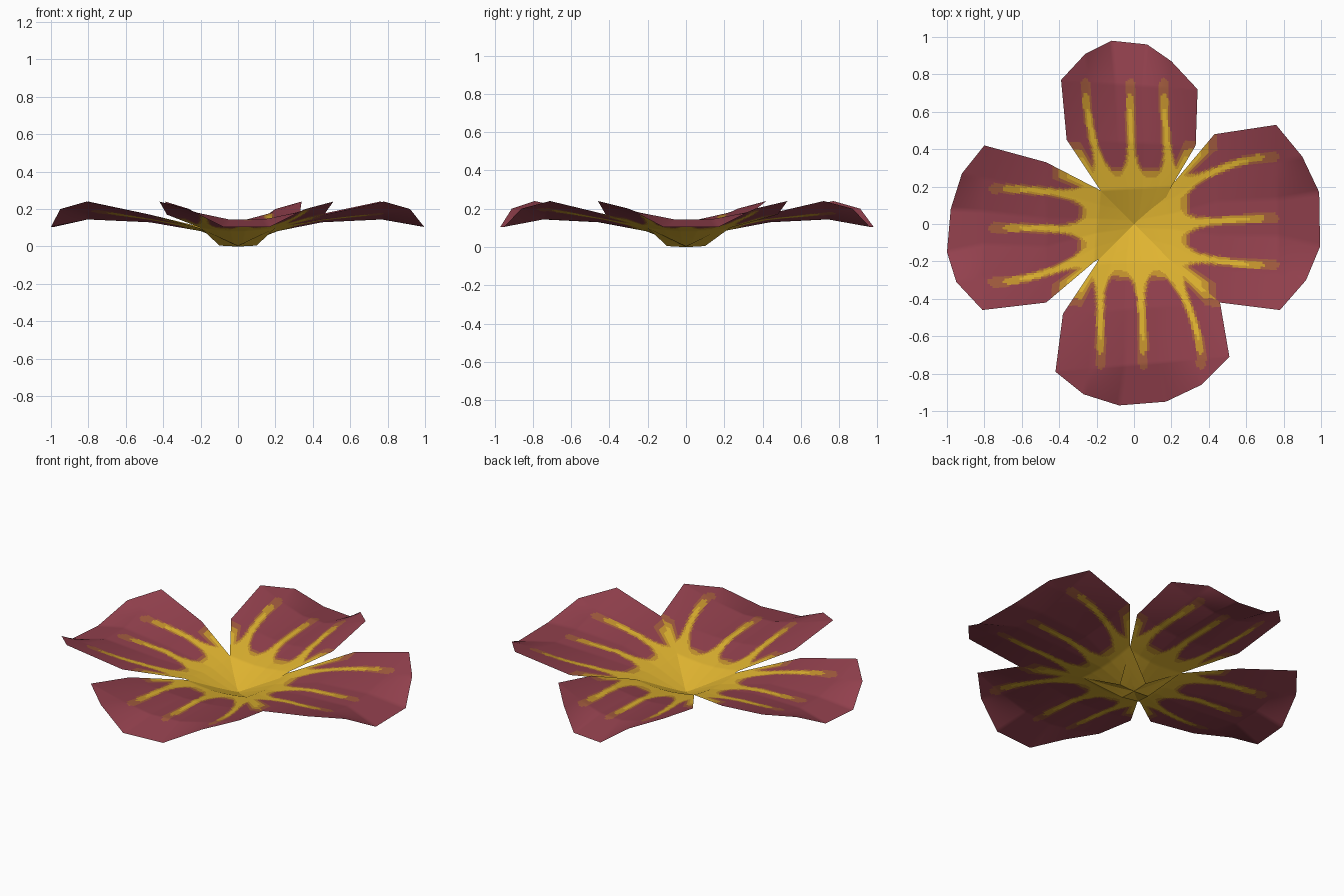
import bpy, bmesh, math
from mathutils import Vector, Matrix

if "Cube" in bpy.data.objects:
    bpy.data.objects.remove(bpy.data.objects["Cube"])


def material(name, rgb):
    m = bpy.data.materials.new(name)
    m.diffuse_color = (*rgb, 1)
    m.use_nodes = True
    m.node_tree.nodes["Principled BSDF"].inputs["Base Color"].default_value = m.diffuse_color
    return m


MATS = [material("yellow", (0.75, 0.46, 0.03)),
        material("gold", (0.57, 0.30, 0.027)),
        material("rust", (0.36, 0.105, 0.048)),
        material("dusky red", (0.29, 0.052, 0.075))]

# Petal outlines, each pointing along +x: left side, tip, right side
OUTLINES = {
    "right_petal": [(.22, .23), (.43, .48), (.76, .53), (.90, .36), (.99, .17),
                    (.995, -.12), (.92, -.30), (.78, -.46), (.46, -.42), (.20, -.20)],
    "back_petal": [(.18, .18), (.45, .36), (.77, .39), (.91, .26), (.98, .12),
                   (.96, -.07), (.87, -.20), (.72, -.34), (.42, -.33), (.20, -.20)],
    "left_petal": [(.21, .20), (.47, .42), (.81, .46), (.95, .31), (1.0, .15),
                   (.98, -.08), (.92, -.27), (.80, -.42), (.47, -.33), (.18, -.18)],
    "front_petal": [(.20, .20), (.42, .46), (.71, .51), (.86, .36), (.95, .17),
                    (.97, -.08), (.91, -.27), (.79, -.42), (.48, -.38), (.21, -.20)],
}
# Vein sideways position at the root and at the end
VEINS = {
    "right_petal": [(.21, .36), (0, .03), (-.17, -.22)],
    "back_petal": [(.17, .26), (.01, .02), (-.19, -.16)],
    "left_petal": [(.19, .31), (.03, .02), (-.15, -.19)],
    "front_petal": [(.22, .36), (.03, .05), (-.18, -.18)],
}
ROW_HEIGHTS = [(.08, .10), (.125, .17), (.135, .24)]   # middle, edge
TIP_HEIGHTS = [.24, .20, .105, .105, .20, .24]
LONG, WIDE = 26, 14   # subdivisions of each coarse panel


def coarse_rows(outline):
    """Five rows of six points forming the cupped petal."""
    pairs = [((0, .10), (0, -.10), 0.0, 0.005)]
    for i, (zc, ze) in enumerate(ROW_HEIGHTS):
        pairs.append((outline[i], outline[9 - i], zc, ze))
    rows = []
    for a, b, zc, ze in pairs:
        row = []
        for c in range(6):
            s = c / 5
            t = abs(2 * s - 1)
            row.append(Vector((a[0] + (b[0] - a[0]) * s, a[1] + (b[1] - a[1]) * s,
                               zc + (ze - zc) * t ** 1.5)))
        rows.append(row)
    rows.append([Vector((*outline[2 + c], TIP_HEIGHTS[c])) for c in range(6)])
    return rows


def colour(p, side, veins):
    """Yellow throat, three tapering veins and short marks along the edges."""
    u, w = p.x, p.y
    flare = math.exp(-max(u - .25, 0) / .045)
    best = 3
    for level, (throat, extra, core, end) in enumerate(
            [(.25, .065, .011, .62), (.28, .08, .019, .70), (.30, .10, .027, .78)]):
        if u < throat:
            best = level
            break
        hit = False
        for w0, w1 in veins:
            s = min(max((u - .28) / .48, 0), 1)
            line = w0 + (w1 - w0) * math.sin(s * math.pi / 2)
            half = core + extra * flare
            if u > end - .03:
                half *= math.sqrt(max(0, (end - u) / .03)) if u < end else 0
            hit = hit or abs(w - line) < half
        # edge marks
        hit = hit or (side > .90 - .05 * level and u < .36 + .04 * level)
        if hit:
            best = level
            break
    return best


def petal(name, angle):
    rows = coarse_rows(OUTLINES[name])
    bm = bmesh.new()
    nu, nv = 4 * LONG, 5 * WIDE
    grid = []
    for i in range(nu + 1):
        r = min(i // LONG, 3)
        a = i / LONG - r
        line = []
        for j in range(nv + 1):
            c = min(j // WIDE, 4)
            b = j / WIDE - c
            near = rows[r][c].lerp(rows[r][c + 1], b)
            far = rows[r + 1][c].lerp(rows[r + 1][c + 1], b)
            line.append(bm.verts.new(near.lerp(far, a)))
        grid.append(line)
    for i in range(nu):
        for j in range(nv):
            f = bm.faces.new((grid[i][j], grid[i][j + 1],
                              grid[i + 1][j + 1], grid[i + 1][j]))
            f.material_index = colour(f.calc_center_median(),
                                      abs(2 * (j + .5) / nv - 1), VEINS[name])
            f.smooth = True
    bmesh.ops.remove_doubles(bm, verts=bm.verts, dist=1e-5)
    bm.transform(Matrix.Rotation(angle, 4, 'Z'))
    me = bpy.data.meshes.new(name)
    bm.to_mesh(me)
    bm.free()
    for m in MATS:
        me.materials.append(m)
    bpy.context.collection.objects.link(bpy.data.objects.new(name, me))


# Four petals around the centre
for k, petal_name in enumerate(OUTLINES):
    petal(petal_name, k * math.pi / 2)
